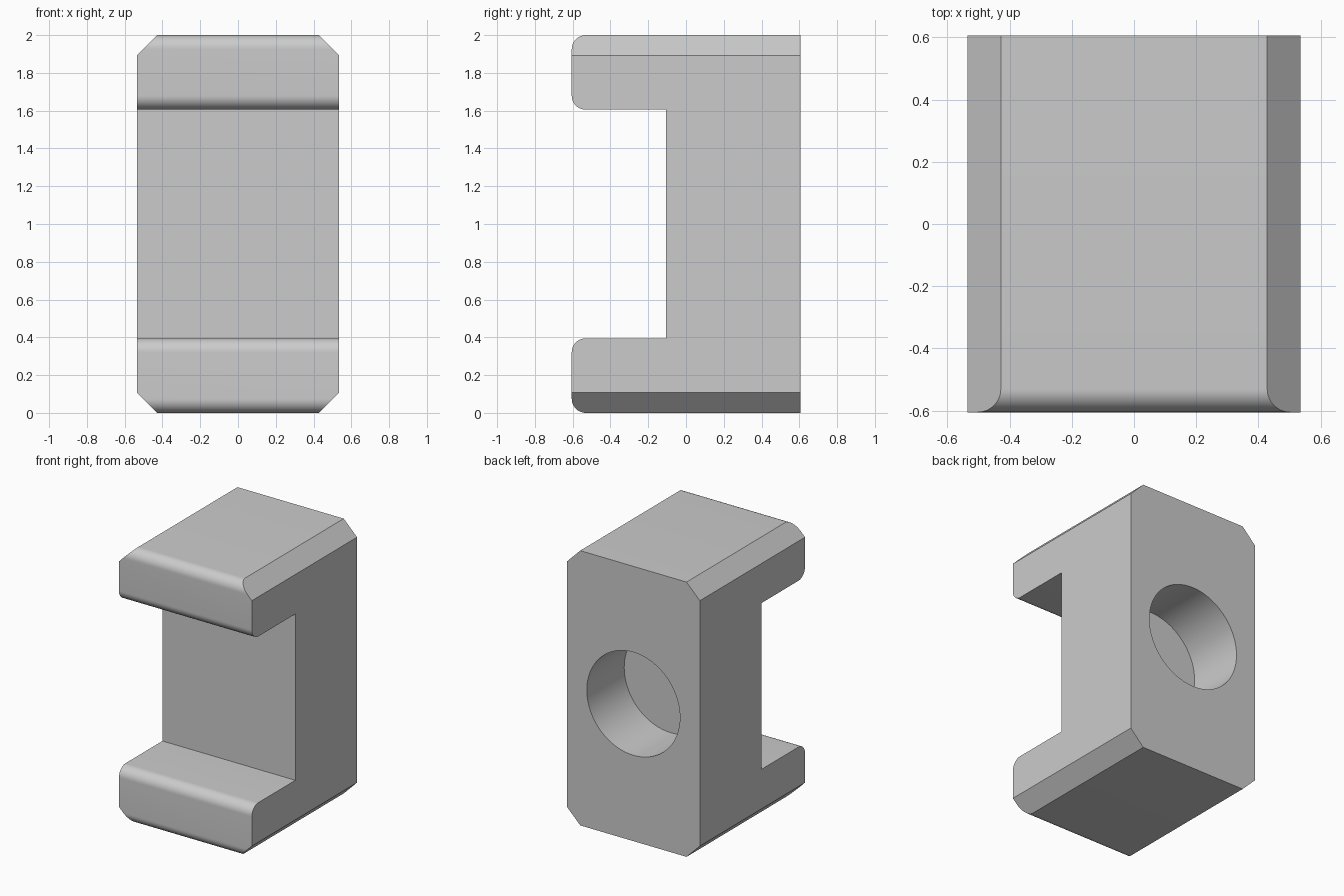
import bpy
import bmesh
from math import cos, sin, pi, radians
from mathutils import Vector, Matrix

cube = bpy.data.objects.get("Cube")
if cube:
    bpy.data.objects.remove(cube, do_unlink=True)

HALF_W, HALF_D, HEIGHT = 0.535, 0.605, 2.0
WEB_FRONT = -0.105          # front of the upright web
ARM = 0.395                 # arm thickness
FILLET, CHAMFER = 0.075, 0.107
HOLE_R, HOLE_DEPTH = 0.375, 0.43

grey = bpy.data.materials.new("plain grey")
grey.use_nodes = True
grey.diffuse_color = (0.6, 0.6, 0.6, 1)
grey.node_tree.nodes["Principled BSDF"].inputs["Base Color"].default_value = (0.6, 0.6, 0.6, 1)


def make_object(name, bm):
    bmesh.ops.recalc_face_normals(bm, faces=bm.faces)
    mesh = bpy.data.meshes.new(name)
    bm.to_mesh(mesh)
    bm.free()
    mesh.materials.append(grey)
    obj = bpy.data.objects.new(name, mesh)
    bpy.context.collection.objects.link(obj)
    return obj


def fillet(y, z, start, steps=12):
    """Quarter circle of points around a centre, turning anticlockwise."""
    return [(y + FILLET * cos(start + pi / 2 * i / steps),
             z + FILLET * sin(start + pi / 2 * i / steps)) for i in range(steps + 1)]


# Side profile: a C shape with rounded arm tips
tip = -HALF_D + FILLET
profile = [(HALF_D, 0), (HALF_D, HEIGHT)]
profile += fillet(tip, HEIGHT - FILLET, pi / 2)
profile += fillet(tip, HEIGHT - ARM + FILLET, pi)
profile += [(WEB_FRONT, HEIGHT - ARM), (WEB_FRONT, ARM)]
profile += fillet(tip, ARM - FILLET, pi / 2)
profile += fillet(tip, FILLET, pi)

bm = bmesh.new()
side = bm.faces.new([bm.verts.new((-HALF_W, y, z)) for y, z in profile])
extruded = bmesh.ops.extrude_face_region(bm, geom=[side])["geom"]
bmesh.ops.translate(bm, vec=(2 * HALF_W, 0, 0),
                    verts=[v for v in extruded if isinstance(v, bmesh.types.BMVert)])

# Chamfers along the four long edges
for sx in (-1, 1):
    for sz in (-1, 1):
        point = Vector((sx * (HALF_W - CHAMFER), 0, HEIGHT / 2 + sz * HEIGHT / 2))
        cut = bmesh.ops.bisect_plane(bm, geom=bm.verts[:] + bm.edges[:] + bm.faces[:],
                                     plane_co=point, plane_no=(sx, 0, sz), clear_outer=True)
        rim = [e for e in cut["geom_cut"] if isinstance(e, bmesh.types.BMEdge)]
        bmesh.ops.contextual_create(bm, geom=rim)
body = make_object("clamp_body", bm)

# Blind round hole in the back
bm = bmesh.new()
bmesh.ops.create_cone(bm, cap_ends=True, segments=96, radius1=HOLE_R, radius2=HOLE_R,
                      depth=2 * HOLE_DEPTH,
                      matrix=Matrix.Translation((0, HALF_D, HEIGHT / 2)) @ Matrix.Rotation(pi / 2, 4, 'X'))
cutter = make_object("hole_cutter", bm)
cutter.hide_render = True
cutter.hide_viewport = True

bore = body.modifiers.new("back_hole", 'BOOLEAN')
bore.operation = 'DIFFERENCE'
bore.solver = 'EXACT'
bore.object = cutter
bpy.context.view_layer.objects.active = body
body.select_set(True)
bpy.ops.object.modifier_apply(modifier=bore.name)
bpy.data.objects.remove(cutter, do_unlink=True)

bpy.ops.object.shade_smooth_by_angle(angle=radians(30))
